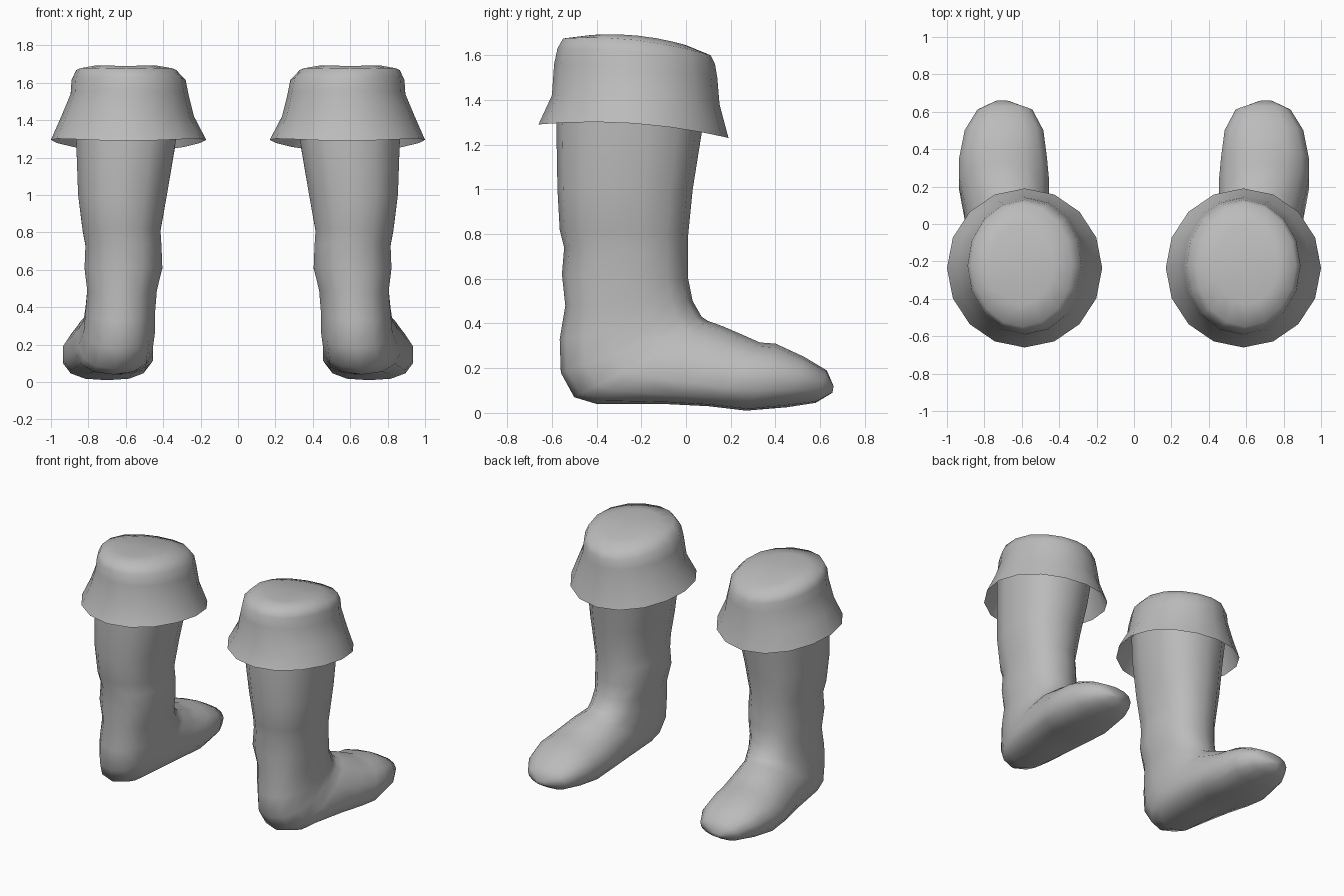
import bpy, bmesh, math
from mathutils import Vector

grey = bpy.data.materials.new("grey")
grey.diffuse_color = (0.5, 0.5, 0.5, 1)


def loft(name, rows, sides, power, cap_first=False, cap_last=False):
    """Skin oval rings. Row: back/bottom y, z; front/top y, z; x min, x max; bulge of the sides."""
    bm = bmesh.new()
    rings = []
    for ya, za, yb, zb, x0, x1, bulge in rows:
        a, b = Vector((0, ya, za)), Vector((0, yb, zb))
        mid, half = (a + b) / 2, (b - a) / 2
        ring = []
        for i in range(sides):
            t = 2 * math.pi * i / sides
            c, s = math.cos(t), math.sin(t)
            c = math.copysign(abs(c) ** power, c)
            s = math.copysign(abs(s) ** power, s)
            p = mid + half * c
            p.x = (x0 + x1) / 2 + (x1 - x0) / 2 * s
            p.z += bulge * s * s
            ring.append(bm.verts.new(p))
        rings.append(ring)
    for r, q in zip(rings, rings[1:]):
        for i in range(sides):
            j = (i + 1) % sides
            bm.faces.new((r[i], r[j], q[j], q[i]))
    for use, ring in ((cap_first, rings[0]), (cap_last, rings[-1])):
        if use:
            face = bm.faces.new(ring)
            bmesh.ops.poke(bm, faces=[face])
    bmesh.ops.recalc_face_normals(bm, faces=bm.faces)
    for f in bm.faces:
        f.smooth = True
    me = bpy.data.meshes.new(name)
    bm.to_mesh(me)
    bm.free()
    me.materials.append(grey)
    ob = bpy.data.objects.new(name, me)
    bpy.context.collection.objects.link(ob)
    # second boot of the pair
    mirror = ob.modifiers.new("pair", 'MIRROR')
    mirror.use_mirror_merge = False
    return ob


# Leg and foot: one tube bending round the heel to the toe
loft("boot_leg_and_foot", [
    (-0.57, 1.45, 0.10, 1.45, 0.31, 0.88, 0),
    (-0.58, 1.28, 0.07, 1.25, 0.33, 0.87, 0),
    (-0.575, 1.00, 0.03, 1.00, 0.375, 0.86, 0),
    (-0.565, 0.82, 0.01, 0.80, 0.41, 0.835, 0),
    (-0.545, 0.74, 0.01, 0.72, 0.405, 0.82, 0),
    (-0.555, 0.62, 0.01, 0.60, 0.40, 0.825, 0),
    (-0.54, 0.48, 0.03, 0.50, 0.43, 0.81, 0),
    (-0.565, 0.33, 0.07, 0.43, 0.44, 0.82, 0),
    (-0.56, 0.18, 0.10, 0.41, 0.44, 0.83, 0),
    (-0.50, 0.07, 0.13, 0.40, 0.45, 0.86, 0),
    (-0.40, 0.04, 0.17, 0.385, 0.45, 0.88, 0),
    (-0.10, 0.04, 0.24, 0.355, 0.45, 0.91, -0.02),
    (0.10, 0.03, 0.33, 0.315, 0.45, 0.94, -0.02),
    (0.27, 0.01, 0.40, 0.31, 0.46, 0.94, -0.02),
    (0.45, 0.025, 0.53, 0.25, 0.48, 0.91, 0),
    (0.58, 0.045, 0.63, 0.19, 0.54, 0.84, 0),
    (0.655, 0.09, 0.66, 0.12, 0.67, 0.74, 0),
], 14, 0.85, cap_last=True)

# Flared cuff: open below, closed on top
loft("cuff", [
    (-0.66, 1.29, 0.19, 1.23, 0.17, 1.00, 0.035),
    (-0.60, 1.42, 0.15, 1.38, 0.235, 0.945, 0.02),
    (-0.59, 1.56, 0.14, 1.50, 0.265, 0.895, 0.01),
    (-0.575, 1.63, 0.13, 1.56, 0.28, 0.89, 0.02),
    (-0.55, 1.675, 0.11, 1.60, 0.33, 0.865, 0.03),
    (-0.43, 1.69, 0.00, 1.645, 0.43, 0.77, 0.02),
], 16, 1.0, cap_last=True)
